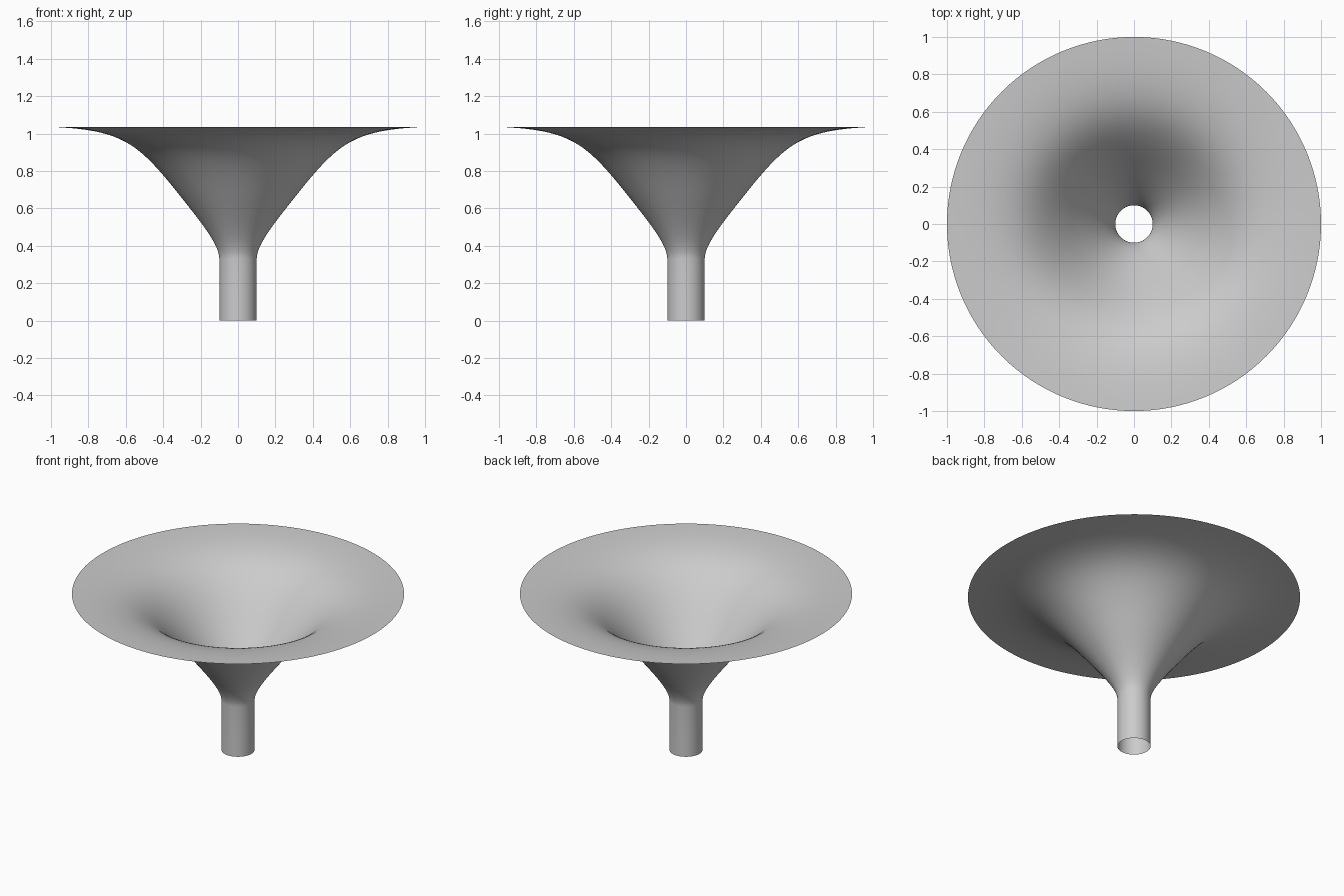
import bpy
import bmesh
import math
from mathutils import Vector
from mathutils.geometry import interpolate_bezier

SEGMENTS = 128

cube = bpy.data.objects.get("Cube")
if cube:
    bpy.data.objects.remove(cube, do_unlink=True)


def make_material(name, color):
    mat = bpy.data.materials.new(name)
    mat.use_nodes = True
    mat.diffuse_color = color
    mat.node_tree.nodes["Principled BSDF"].inputs["Base Color"].default_value = color
    return mat


def curve(*points):
    """Sample one cubic segment of the profile (radius, height)."""
    return interpolate_bezier(*[Vector((r, 0, z)) for r, z in points], 20)


def lathe(name, profile, mat):
    """Spin an open profile around the z axis into a thin shell."""
    bm = bmesh.new()
    verts = [bm.verts.new(p) for p in profile]
    edges = [bm.edges.new(pair) for pair in zip(verts, verts[1:])]
    bmesh.ops.spin(bm, geom=verts + edges, cent=(0, 0, 0), axis=(0, 0, 1),
                   angle=math.tau, steps=SEGMENTS, use_merge=True)
    bmesh.ops.remove_doubles(bm, verts=bm.verts, dist=0.0001)
    bmesh.ops.recalc_face_normals(bm, faces=bm.faces)
    # The outer side of the shell faces away from the axis
    tube_face = min(bm.faces, key=lambda f: f.calc_center_median().z)
    center = tube_face.calc_center_median()
    if tube_face.normal.dot(Vector((center.x, center.y, 0))) < 0:
        bmesh.ops.reverse_faces(bm, faces=bm.faces)
    for face in bm.faces:
        face.smooth = True
    mesh = bpy.data.meshes.new(name)
    bm.to_mesh(mesh)
    bm.free()
    mesh.materials.append(mat)
    obj = bpy.data.objects.new(name, mesh)
    bpy.context.collection.objects.link(obj)
    return obj


# Straight tube, lower flare, then the wide curl out to a level rim
tube = [Vector((0.1, 0, z)) for z in (0, 0.16)]
lower_flare = curve((0.1, 0.33), (0.1, 0.41), (0.2, 0.53), (0.36, 0.73))
upper_flare = curve((0.36, 0.73), (0.55, 0.96), (0.64, 1.02), (1.0, 1.036))

grey = make_material("light grey", (0.6, 0.6, 0.6, 1))
lathe("flared_funnel", tube + lower_flare + upper_flare[1:], grey)
